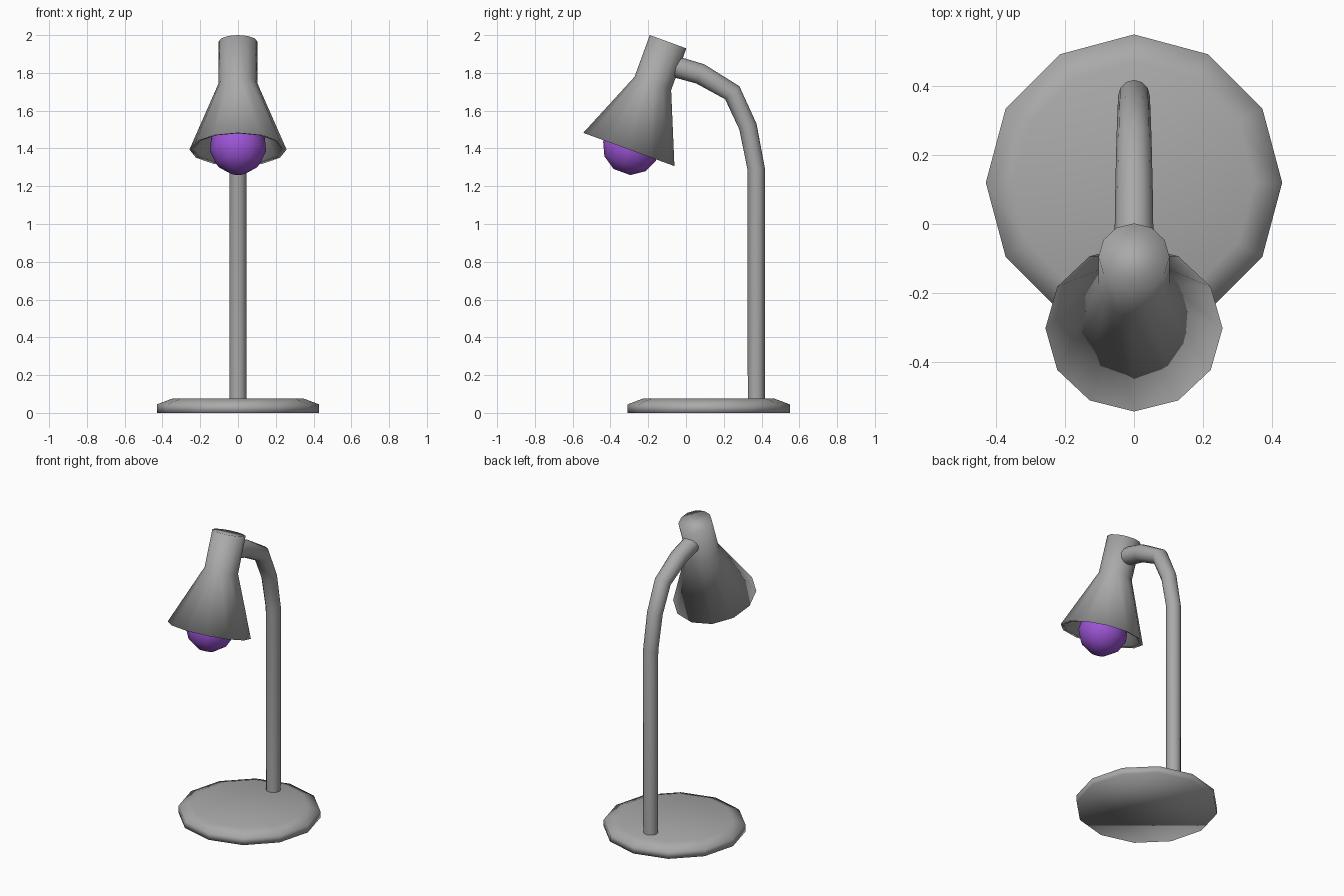
import bpy
import bmesh
from math import sin, cos, pi, radians
from mathutils import Vector

cube = bpy.data.objects.get("Cube")
if cube:
    bpy.data.objects.remove(cube, do_unlink=True)

SIDES = 12
TILT = radians(-20)          # shade leans towards the front


def material(name, colour):
    mat = bpy.data.materials.new(name)
    mat.use_nodes = True
    mat.diffuse_color = (*colour, 1)
    mat.node_tree.nodes["Principled BSDF"].inputs["Base Color"].default_value = (*colour, 1)
    return mat


grey = material("grey metal", (0.40, 0.40, 0.40))
purple = material("purple glass", (0.34, 0.09, 0.68))


def lathe(name, profile, location, tilt, mat):
    """Spin (radius, height) points around local z and close both ends."""
    bm = bmesh.new()
    rings = []
    for r, z in profile:
        rings.append([bm.verts.new((r * cos(2 * pi * i / SIDES), r * sin(2 * pi * i / SIDES), z))
                      for i in range(SIDES)])
    for a, b in zip(rings, rings[1:]):
        for i in range(SIDES):
            j = (i + 1) % SIDES
            bm.faces.new((a[i], a[j], b[j], b[i]))
    bm.faces.new(rings[0])
    bm.faces.new(rings[-1])
    bmesh.ops.recalc_face_normals(bm, faces=bm.faces)
    for f in bm.faces:
        f.smooth = True
    mesh = bpy.data.meshes.new(name)
    bm.to_mesh(mesh)
    bm.free()
    mesh.materials.append(mat)
    obj = bpy.data.objects.new(name, mesh)
    obj.location = location
    obj.rotation_euler.x = tilt
    bpy.context.collection.objects.link(obj)
    return obj


# Round base plate with a sloped upper edge
lathe("base", [(0.43, 0), (0.43, 0.045), (0.35, 0.075)], (0, 0.12, 0), 0, grey)

# Stem that rises and bends forward into the shade, widening slightly
path = [(0.372, 0.06, 0.045), (0.372, 1.29, 0.046), (0.328, 1.515, 0.048),
        (0.245, 1.695, 0.051), (0.075, 1.795, 0.055), (-0.10, 1.845, 0.057)]
curve = bpy.data.curves.new("stem", "CURVE")
curve.dimensions = "3D"
curve.bevel_depth = 1
curve.bevel_resolution = 4
curve.use_fill_caps = True
spline = curve.splines.new("POLY")
spline.points.add(len(path) - 1)
for point, (y, z, radius) in zip(spline.points, path):
    point.co = (0, y, z, 1)
    point.radius = radius
stem_curve = bpy.data.objects.new("stem_curve", curve)
stem_mesh = bpy.data.meshes.new_from_object(stem_curve)
stem_mesh.name = "stem"
bpy.data.objects.remove(stem_curve)
stem_mesh.materials.clear()
stem_mesh.materials.append(grey)
stem_mesh.polygons.foreach_set("use_smooth", [True] * len(stem_mesh.polygons))
bpy.context.collection.objects.link(bpy.data.objects.new("stem", stem_mesh))

# Hollow shade: closed neck, flared cone, thick rim and inner wall
shade_top = Vector((0, -0.095, 1.965))
lathe("shade", [(0.103, 0), (0.103, -0.235), (0.257, -0.607),
                (0.23, -0.60), (0.083, -0.24), (0.083, -0.16)],
      shade_top, TILT, grey)

# Bulb: round glass tapering up into the neck of the shade
R = 0.151
glass = [(R * sin(radians(a)), -R * cos(radians(a))) for a in (18, 50, 80, 110, 140)]
lathe("bulb", glass + [(0.06, 0.19), (0.06, 0.36)], (0, -0.29, 1.41), TILT, purple)
